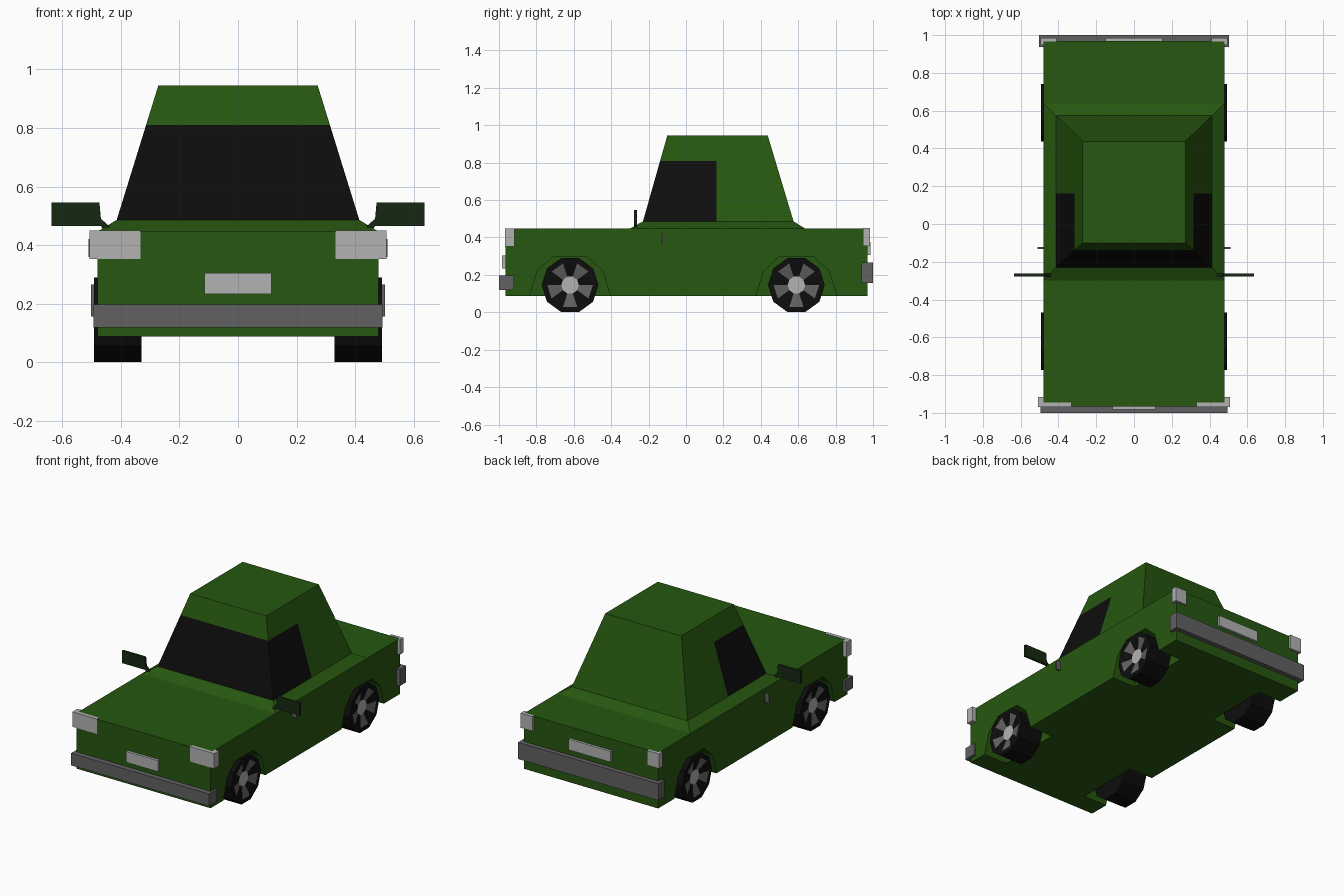
import bpy, bmesh, math
from mathutils import Vector

if "Cube" in bpy.data.objects:
    bpy.data.objects.remove(bpy.data.objects["Cube"])


def material(name, rgb):
    m = bpy.data.materials.new(name)
    m.diffuse_color = (*rgb, 1)
    m.use_nodes = True
    m.node_tree.nodes["Principled BSDF"].inputs["Base Color"].default_value = m.diffuse_color
    return m


GREEN = material("green_paint", (0.02, 0.095, 0.005))
DARK_GREEN = material("dark_green", (0.008, 0.022, 0.006))
BLACK = material("black", (0.004, 0.004, 0.004))
STEEL = material("dark_steel", (0.12, 0.12, 0.12))
LIGHT = material("light_grey", (0.45, 0.45, 0.45))


def finish(name, bm, mats, mirror=False):
    bmesh.ops.recalc_face_normals(bm, faces=bm.faces)
    me = bpy.data.meshes.new(name)
    bm.to_mesh(me)
    bm.free()
    for m in mats:
        me.materials.append(m)
    ob = bpy.data.objects.new(name, me)
    bpy.context.collection.objects.link(ob)
    if mirror:
        ob.modifiers.new("mirror", 'MIRROR').use_mirror_merge = False
    return ob


def prism(name, pts, axis, a, b, mat, mirror=False):
    """Extrude a 2D outline from a to b along the given axis (0=x, 1=y, 2=z)."""
    bm = bmesh.new()

    def place(p, d):
        co = list(p)
        co.insert(axis, d)
        return bm.verts.new(co)
    lo = [place(p, a) for p in pts]
    hi = [place(p, b) for p in pts]
    bm.faces.new(lo)
    bm.faces.new(hi)
    for i in range(len(pts)):
        j = (i + 1) % len(pts)
        bm.faces.new((lo[i], lo[j], hi[j], hi[i]))
    return finish(name, bm, [mat], mirror)


def box(name, x, y, z, mat, mirror=False):
    outline = [(x[0], y[0]), (x[1], y[0]), (x[1], y[1]), (x[0], y[1])]
    return prism(name, outline, 2, z[0], z[1], mat, mirror)


AXLES = {"front": -0.62, "rear": 0.59}

# Body with wheel wells cut out
body = box("body", (-0.48, 0.48), (-0.966, 0.97), (0.088, 0.447), GREEN)
for end, y in AXLES.items():
    arch = [(-0.22, 0.0), (-0.215, 0.09), (-0.175, 0.22), (-0.09, 0.297),
            (0.09, 0.297), (0.175, 0.22), (0.215, 0.09), (0.22, 0.0)]
    for side in (-1, 1):
        cutter = prism("well_cutter", [(y + dy, z) for dy, z in arch], 0,
                       side * 0.31, side * 0.6, GREEN)
        cutter.hide_render = True
        mod = body.modifiers.new("well", 'BOOLEAN')
        mod.operation = 'DIFFERENCE'
        mod.solver = 'EXACT'
        mod.object = cutter
        bpy.context.view_layer.objects.active = body
        bpy.ops.object.modifier_apply(modifier=mod.name)
        bpy.data.objects.remove(cutter)

# Cabin: stacked rectangles (half width, front y, back y, z), then window cuts
bm = bmesh.new()
rings = []
for hx, y0, y1, z in [(0.478, -0.30, 0.638, 0.447), (0.414, -0.23, 0.575, 0.486),
                      (0.272, -0.10, 0.437, 0.945)]:
    rings.append([bm.verts.new(c) for c in
                  ((-hx, y0, z), (hx, y0, z), (hx, y1, z), (-hx, y1, z))])
for lo, hi in zip(rings, rings[1:]):
    for i in range(4):
        j = (i + 1) % 4
        bm.faces.new((lo[i], lo[j], hi[j], hi[i]))
bm.faces.new(rings[-1])
bm.faces.new(rings[0])
for co, no in (((0, 0, 0.81), (0, 0, 1)), ((0, 0.162, 0), (0, 1, 0))):
    bmesh.ops.bisect_plane(bm, geom=bm.verts[:] + bm.edges[:] + bm.faces[:],
                           plane_co=co, plane_no=no)
for f in bm.faces:
    c = f.calc_center_median()
    if 0.5 < c.z < 0.8 and c.y < 0.16:
        f.material_index = 1
finish("cabin", bm, [GREEN, BLACK])

# Ten-sided wheels: lathed profile of (x, radius), dished five-spoke face
PROFILE = [(0.33, 0.152), (0.492, 0.152), (0.492, 0.122), (0.474, 0.047)]
for end, y in AXLES.items():
    bm = bmesh.new()
    loops = [[bm.verts.new((x, y + r * math.cos(i * math.pi / 5),
                            0.1455 + r * math.sin(i * math.pi / 5)))
              for i in range(10)] for x, r in PROFILE]
    for k, (lo, hi) in enumerate(zip(loops, loops[1:])):
        for i in range(10):
            j = (i + 1) % 10
            f = bm.faces.new((lo[i], lo[j], hi[j], hi[i]))
            f.material_index = 1 if k == 2 and i % 2 else 0
    bm.faces.new(loops[0])
    bm.faces.new(loops[-1]).material_index = 2
    finish(end + "_wheels", bm, [BLACK, STEEL, LIGHT], True)


# U-shaped bumpers and L-shaped lamps wrapping around the body corners
def wrap(name, inner, outer, face, back, body_face, z, mat):
    prism(name, [(inner, face), (outer, face), (outer, back), (0.478, back),
                 (0.478, body_face), (inner, body_face)], 2, z[0], z[1], mat, True)


wrap("front_bumper", 0, 0.494, -1.0, -0.92, -0.96, (0.118, 0.197), STEEL)
wrap("rear_bumper", 0, 0.502, 1.0, 0.937, 0.965, (0.157, 0.265), STEEL)
wrap("headlights", 0.333, 0.507, -0.968, -0.917, -0.945, (0.352, 0.449), LIGHT)
wrap("tail_lights", 0.41, 0.495, 0.984, 0.947, 0.965, (0.355, 0.45), LIGHT)

# Number plates (blank)
box("front_plate", (-0.114, 0.114), (-0.983, -0.96), (0.233, 0.304), LIGHT)
box("rear_plate", (-0.15, 0.15), (0.965, 0.986), (0.305, 0.375), LIGHT)

# Door mirrors with stalks, and door handles
prism("door_mirrors", [(0.445, 0.447), (0.455, 0.45), (0.47, 0.466), (0.636, 0.466),
                       (0.636, 0.546), (0.473, 0.546), (0.468, 0.49), (0.44, 0.465)],
      1, -0.278, -0.263, DARK_GREEN, True)
box("door_handles", (0.475, 0.51), (-0.132, -0.122), (0.36, 0.42), STEEL, True)
